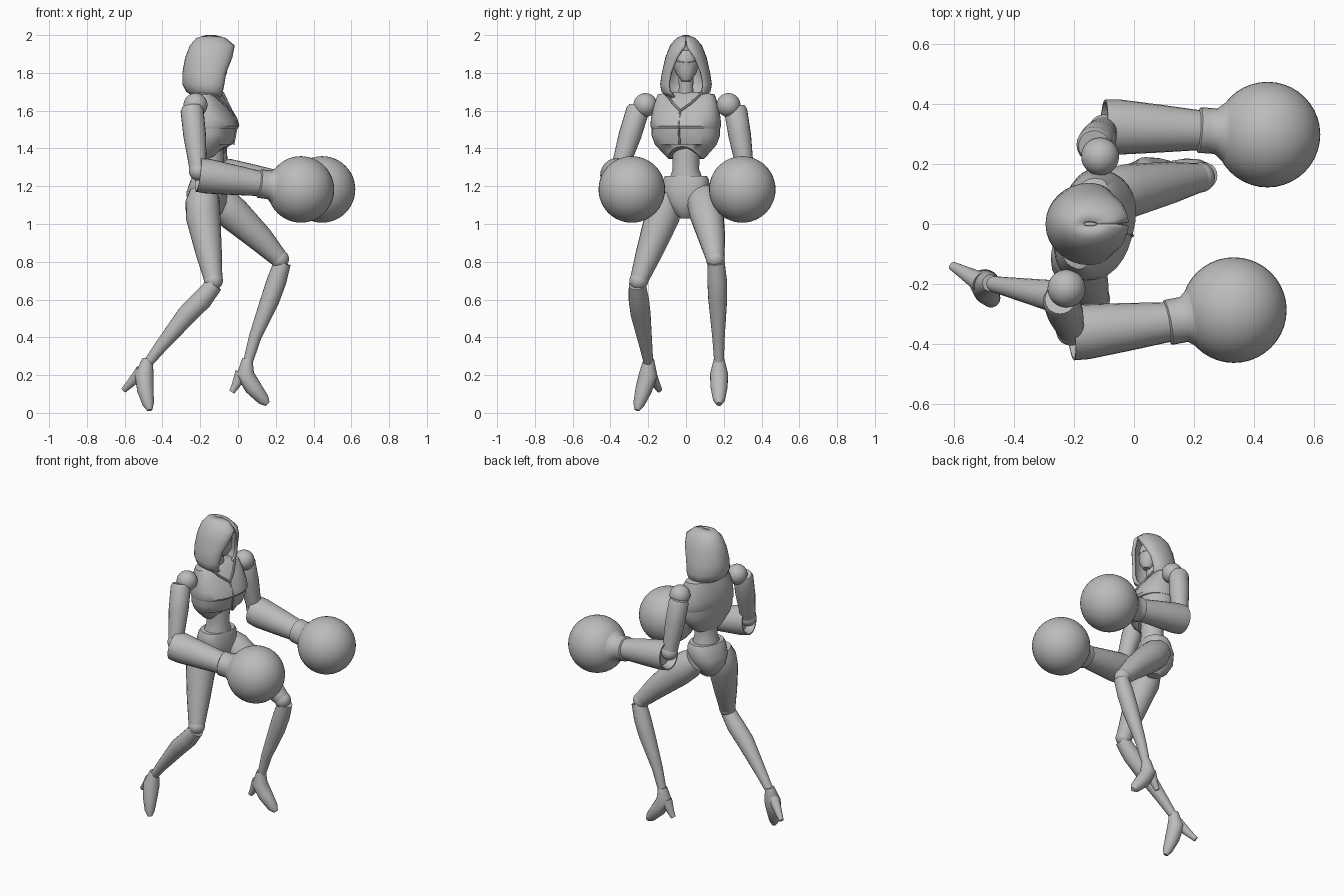
import bpy, bmesh, math
from mathutils import Vector, Matrix

cube = bpy.data.objects.get("Cube")
if cube:
    bpy.data.objects.remove(cube, do_unlink=True)

grey = bpy.data.materials.new("plain grey")
grey.use_nodes = True
tone = (0.5, 0.5, 0.5, 1)
grey.diffuse_color = tone
grey.node_tree.nodes["Principled BSDF"].inputs["Base Color"].default_value = tone


def finish(name, bm, angle=40):
    bmesh.ops.recalc_face_normals(bm, faces=bm.faces)
    mesh = bpy.data.meshes.new(name)
    bm.to_mesh(mesh)
    bm.free()
    mesh.materials.append(grey)
    obj = bpy.data.objects.new(name, mesh)
    bpy.context.collection.objects.link(obj)
    bpy.ops.object.select_all(action='DESELECT')
    obj.select_set(True)
    bpy.context.view_layer.objects.active = obj
    bpy.ops.object.shade_smooth_by_angle(angle=math.radians(angle))
    return obj


def skin(name, rings, closed=True, caps=True, angle=40):
    """Bridge a list of equal point rings into a surface."""
    bm = bmesh.new()
    loops = [[bm.verts.new(p) for p in ring] for ring in rings]
    n = len(loops[0])
    for a, b in zip(loops, loops[1:]):
        for i in range(n if closed else n - 1):
            j = (i + 1) % n
            bm.faces.new((a[i], a[j], b[j], b[i]))
    if caps:
        bm.faces.new(loops[0])
        bm.faces.new(loops[-1])
    return finish(name, bm, angle)


def tube(name, points, sides=20, straight=False):
    """Round limb through (x, y, z, radius) points."""
    centres = [Vector(p[:3]) for p in points]
    rings = []
    for i, c in enumerate(centres):
        lo, hi = (0, -1) if straight else (max(i - 1, 0), min(i + 1, len(points) - 1))
        t = (centres[hi] - centres[lo]).normalized()
        u = t.cross(Vector((0, 1, 0))).normalized()
        v = t.cross(u)
        turns = [math.tau * k / sides for k in range(sides)]
        rings.append([c + points[i][3] * (u * math.cos(a) + v * math.sin(a)) for a in turns])
    return skin(name, rings)


def along(start, end, stops):
    """Points on a line from (fraction, radius) stops."""
    a, b = Vector(start), Vector(end)
    return [(*a.lerp(b, f), r) for f, r in stops]


BODY = Matrix.Translation((-0.15, 0, 0)) @ Matrix.Rotation(math.radians(-15), 4, 'Z')


def loft(name, rows, power=0.85, arch=0.0, sides=32):
    """Body section from (z, back, front, half width) rows, turned with the torso."""
    rings = []
    for z, back, front, half in rows:
        ring = []
        for k in range(sides):
            a = math.tau * k / sides
            c, s = math.cos(a), math.sin(a)
            x = math.copysign(abs(c) ** power, c) * (front if c > 0 else -back)
            y = math.copysign(abs(s) ** power, s) * half
            lift = arch * max(c, 0) ** 2 if z < 1.4 else 0
            ring.append(BODY @ Vector((x, y, z + lift)))
        rings.append(ring)
    return skin(name, rings)


def ball(name, centre, radius, scale=(1, 1, 1)):
    bm = bmesh.new()
    bmesh.ops.create_uvsphere(bm, u_segments=40, v_segments=24, radius=radius)
    bmesh.ops.scale(bm, vec=scale, verts=bm.verts)
    bmesh.ops.translate(bm, vec=centre, verts=bm.verts)
    return finish(name, bm)


# Hood: rows of (z, back x, middle x, half width, rim x, rim half width)
hood_rows = [
    (2.0, -0.17, -0.15, 0.012, -0.12, 0.0),
    (1.985, -0.22, -0.15, 0.05, -0.065, 0.0),
    (1.945, -0.255, -0.15, 0.085, -0.017, 0.006),
    (1.88, -0.28, -0.15, 0.11, -0.03, 0.045),
    (1.80, -0.295, -0.15, 0.128, -0.062, 0.078),
    (1.74, -0.295, -0.15, 0.137, -0.072, 0.09),
    (1.70, -0.275, -0.15, 0.13, -0.08, 0.085),
    (1.67, -0.23, -0.14, 0.10, -0.09, 0.06),
]
rings = []
for z, back, mid, half, rim_x, rim_y in hood_rows:
    side = []
    for k in range(6):
        a = math.pi / 2 * (1 - k / 6)
        side.append((mid + (rim_x - mid) * math.sin(a), rim_y + (half - rim_y) * math.cos(a)))
    for k in range(9):
        a = math.pi / 2 * k / 8
        side.append((mid + (back - mid) * math.sin(a), half * math.cos(a)))
    outline = side + [(x, -y) for x, y in side[-2::-1]]
    rings.append([Vector((x, y, z)) for x, y in outline])
hood = skin("hood", rings, closed=False, caps=False, angle=60)
shell = hood.modifiers.new("thickness", 'SOLIDIFY')
shell.thickness = 0.018
shell.offset = -1

# Masked head and neck
ball("head", (-0.135, 0, 1.86), 0.1, (0.78, 0.68, 1.0))
tube("chin", [(-0.12, 0, 1.85, 0.062), (-0.105, 0, 1.79, 0.048), (-0.10, 0, 1.755, 0.022)])
tube("neck", [(-0.165, 0, 1.64, 0.05), (-0.15, 0, 1.72, 0.038), (-0.14, 0, 1.82, 0.04)])
for name, z, reach in (("brow_seam", 1.92, 0.04), ("mask_seam", 1.855, 0.058)):
    path = []
    for k in range(-4, 5):
        y = reach * k / 4
        room = 1 - (y / 0.068) ** 2 - ((z - 1.86) / 0.1) ** 2
        path.append((-0.135 + 0.078 * math.sqrt(max(room, 0)), y, z + 3 * y * y, 0.003))
    tube(name, path, 6)

# Torso
loft("chest_plate", [(1.70, -0.06, 0.02, 0.09), (1.685, -0.085, 0.05, 0.155), (1.62, -0.105, 0.10, 0.175),
                     (1.56, -0.105, 0.138, 0.186), (1.52, -0.105, 0.15, 0.188), (1.505, -0.098, 0.14, 0.184)])
loft("ribcage", [(1.54, -0.095, 0.13, 0.18), (1.47, -0.095, 0.128, 0.184), (1.42, -0.085, 0.11, 0.165),
                 (1.375, -0.072, 0.095, 0.125), (1.345, -0.06, 0.085, 0.095)], arch=0.065)
loft("waist", [(1.45, -0.06, 0.07, 0.08), (1.35, -0.06, 0.075, 0.072), (1.29, -0.065, 0.075, 0.07),
               (1.21, -0.085, 0.085, 0.10)], power=1)
loft("pelvis", [(1.255, -0.085, 0.08, 0.11), (1.235, -0.095, 0.085, 0.122), (1.17, -0.12, 0.09, 0.125),
                (1.11, -0.12, 0.085, 0.10), (1.06, -0.09, 0.065, 0.06), (1.03, -0.05, 0.035, 0.03)])
for s in (-1, 1):
    # Raised collar strips and rib seams, left and right
    line = [BODY @ Vector(p) for p in ((0.045, s * 0.10, 1.695), (0.085, s * 0.05, 1.64), (0.118, 0, 1.60))]
    tube("collar_edge", [(*p, 0.007) for p in line], 8)
tube("breast_seam", [(*(BODY @ Vector(p)), 0.005) for p in ((0.115, 0, 1.60), (0.15, 0, 1.52), (0.13, 0, 1.42))], 8)

# Arms with large ball-shaped gloves
arms = {
    "right": ((-0.225, -0.215, 1.63), (-0.21, -0.365, 1.26), (0.13, -0.325, 1.212), (0.333, -0.287, 1.183)),
    "left": ((-0.113, 0.225, 1.63), (-0.10, 0.325, 1.26), (0.235, 0.312, 1.212), (0.445, 0.298, 1.183)),
}
for side, (shoulder, elbow, wrist, fist) in arms.items():
    out = -1 if side == "right" else 1
    ball(side + "_shoulder", shoulder, 0.063)
    top = Vector(shoulder) + Vector((-0.02, out * 0.035, -0.01))
    low = Vector(elbow) + Vector((0.0, -out * 0.01, 0.02))
    tube(side + "_upper_arm", along(top, low, [(0, 0.052), (0.06, 0.061), (0.45, 0.06), (0.8, 0.05), (1, 0.045)]))
    ball(side + "_elbow", low, 0.05)
    # Flared, hollow cuff at the elbow end
    tube(side + "_forearm", along(elbow, wrist, [(0.12, 0.06), (0, 0.082), (0.0, 0.09), (0.15, 0.092),
                                                 (0.55, 0.08), (1, 0.065)]), 24, True)
    tube(side + "_glove_cuff", along(wrist, fist, [(-0.12, 0.06), (-0.08, 0.076), (0.04, 0.076), (0.18, 0.076),
                                                   (0.32, 0.1), (0.5, 0.137)]), 24, True)
    ball(side + "_glove", fist, 0.176)

# Legs
legs = {
    "right": dict(
        thigh=[(-0.18, -0.09, 1.17, 0.075), (-0.187, -0.105, 1.12, 0.09), (-0.185, -0.125, 1.04, 0.092),
               (-0.155, -0.195, 0.85, 0.07), (-0.13, -0.25, 0.70, 0.048)],
        shin=[(-0.125, -0.258, 0.68, 0.045), (-0.19, -0.25, 0.60, 0.054), (-0.27, -0.24, 0.52, 0.053),
              (-0.41, -0.212, 0.35, 0.034), (-0.48, -0.198, 0.26, 0.025)],
        foot=[(-0.478, -0.197, 0.285, 0.028), (-0.497, -0.2, 0.20, 0.05), (-0.49, -0.225, 0.12, 0.044),
              (-0.475, -0.25, 0.045, 0.03), (-0.467, -0.26, 0.014, 0.014)],
        heel=[(-0.51, -0.195, 0.22, 0.035), (-0.57, -0.16, 0.155, 0.022), (-0.605, -0.14, 0.12, 0.015)]),
    "left": dict(
        thigh=[(-0.13, 0.085, 1.15, 0.075), (-0.09, 0.095, 1.115, 0.09), (-0.02, 0.11, 1.05, 0.09),
               (0.12, 0.138, 0.92, 0.07), (0.22, 0.155, 0.815, 0.048)],
        shin=[(0.235, 0.16, 0.795, 0.045), (0.205, 0.165, 0.70, 0.052), (0.17, 0.168, 0.60, 0.05),
              (0.09, 0.172, 0.40, 0.033), (0.05, 0.175, 0.26, 0.025)],
        foot=[(0.05, 0.175, 0.285, 0.028), (0.037, 0.175, 0.205, 0.048), (0.08, 0.175, 0.135, 0.045),
              (0.135, 0.175, 0.07, 0.032), (0.157, 0.175, 0.046, 0.014)],
        heel=[(0.02, 0.178, 0.21, 0.036), (-0.015, 0.18, 0.14, 0.021), (-0.033, 0.18, 0.11, 0.015)]),
}
for side, parts in legs.items():
    for part, points in parts.items():
        tube(side + "_" + part, points)
    ball(side + "_knee", parts["thigh"][-1][:3], 0.05)
